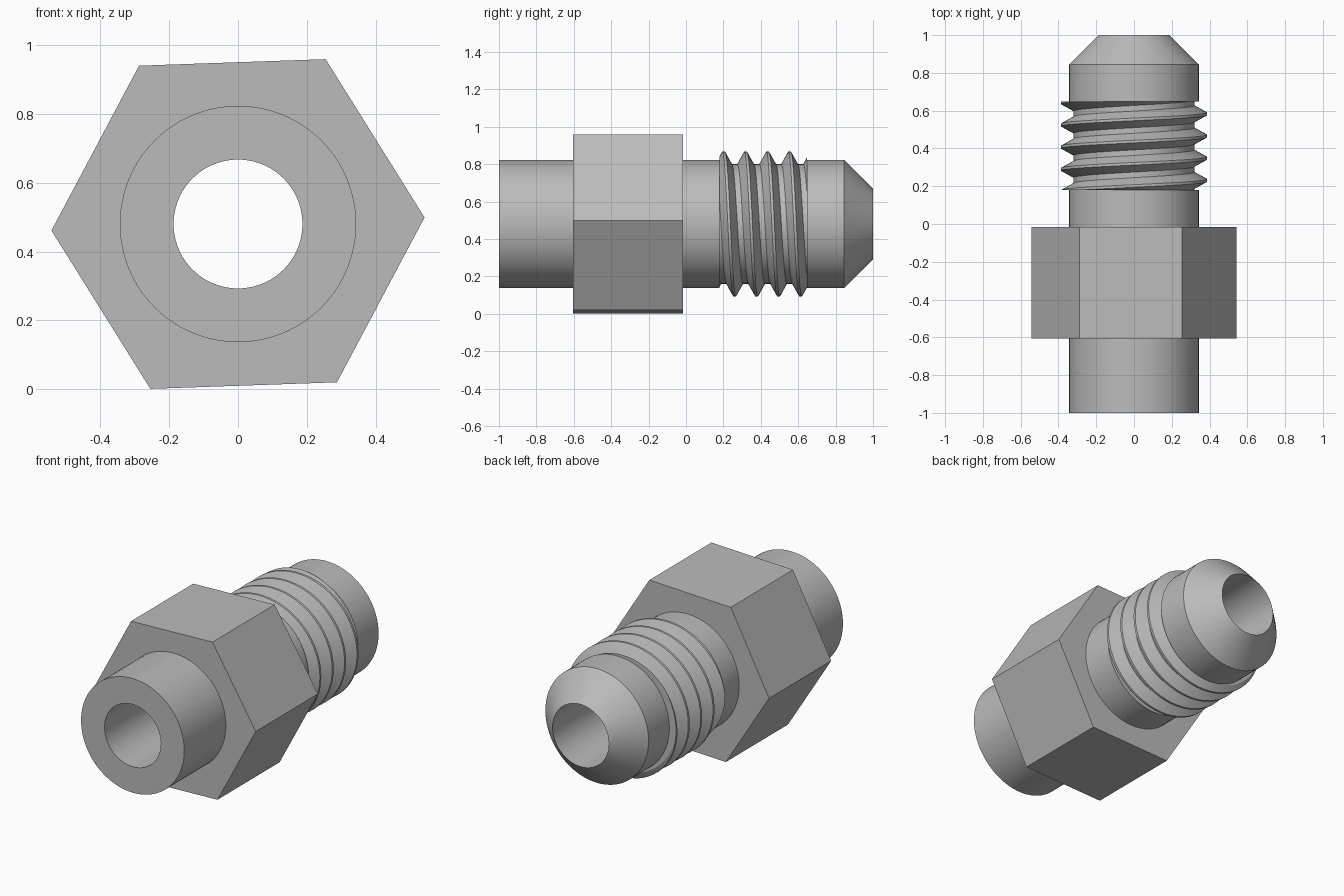
import bpy, bmesh
from math import sin, cos, tau, radians, hypot

cube = bpy.data.objects.get("Cube")
if cube:
    bpy.data.objects.remove(cube, do_unlink=True)

AXIS_Z = 0.48
BORE = 0.187
BODY = 0.343
THREAD_START, THREAD_END = 0.18, 0.648

steel = bpy.data.materials.new("grey steel")
steel.use_nodes = True
steel.diffuse_color = (0.5, 0.5, 0.5, 1)
steel.node_tree.nodes["Principled BSDF"].inputs["Base Color"].default_value = (0.5, 0.5, 0.5, 1)


def finish(bm, name):
    bmesh.ops.recalc_face_normals(bm, faces=bm.faces[:])
    mesh = bpy.data.meshes.new(name)
    bm.to_mesh(mesh)
    bm.free()
    mesh.materials.append(steel)
    obj = bpy.data.objects.new(name, mesh)
    obj.location.z = AXIS_Z
    bpy.context.collection.objects.link(obj)
    bpy.ops.object.select_all(action='DESELECT')
    obj.select_set(True)
    bpy.context.view_layer.objects.active = obj
    bpy.ops.object.shade_smooth_by_angle(angle=radians(25))
    return obj


def lathe(name, outline, sides, phase=0.0):
    """Revolve a closed (radius, y) outline around the y axis."""
    bm = bmesh.new()
    rings = []
    for i in range(sides):
        a = phase + tau * i / sides
        rings.append([bm.verts.new((r * cos(a), y, r * sin(a))) for r, y in outline])
    n = len(outline)
    for i in range(sides):
        p, q = rings[i], rings[(i + 1) % sides]
        for j in range(n):
            k = (j + 1) % n
            bm.faces.new((p[j], p[k], q[k], q[j]))
    return finish(bm, name)


# Hollow round body with thread relief and conical nose
lathe("body", [
    (BORE, -1), (BODY, -1), (BODY, THREAD_START), (0.31, THREAD_START),
    (0.31, THREAD_END), (BODY, THREAD_END), (BODY, 0.845), (BORE, 1)], 96)

# Hexagonal wrench section, slightly turned
lathe("hex_nut", [(0.3, -0.605), (0.542, -0.605), (0.542, -0.015), (0.3, -0.015)],
      6, radians(2))


# Helical thread: a swept tooth profile, trimmed flat at both ends
def thread(name, start=0.172, pitch=0.1175, crest=0.387, root=0.32, steps=72):
    tooth = [(-0.007, crest), (0.007, crest), (0.044, root), (0.0735, root),
             (pitch - 0.007, crest)]
    bm = bmesh.new()
    rows = []
    for i in range(-2 * steps, 6 * steps + 1):
        a = tau * i / steps
        y0 = start + pitch * i / steps
        rows.append([bm.verts.new((-r * cos(a), y0 + dy, r * sin(a))) for dy, r in tooth])
    for p, q in zip(rows, rows[1:]):
        for j in range(len(tooth) - 1):
            bm.faces.new((p[j], p[j + 1], q[j + 1], q[j]))
    bmesh.ops.remove_doubles(bm, verts=bm.verts[:], dist=1e-5)
    for y, side in ((THREAD_START, -1), (THREAD_END, 1)):
        bmesh.ops.bisect_plane(bm, geom=bm.verts[:] + bm.edges[:] + bm.faces[:],
                               plane_co=(0, y, 0), plane_no=(0, side, 0),
                               clear_outer=True)
        rim = [e for e in bm.edges if e.is_boundary
               and all(abs(v.co.y - y) < 1e-4 for v in e.verts)]
        # End cap running inward to the core
        made = bmesh.ops.extrude_edge_only(bm, edges=rim)["geom"]
        for v in made:
            if isinstance(v, bmesh.types.BMVert):
                s = 0.3 / hypot(v.co.x, v.co.z)
                v.co.x *= s
                v.co.z *= s
    return finish(bm, name)


thread("screw_thread")
